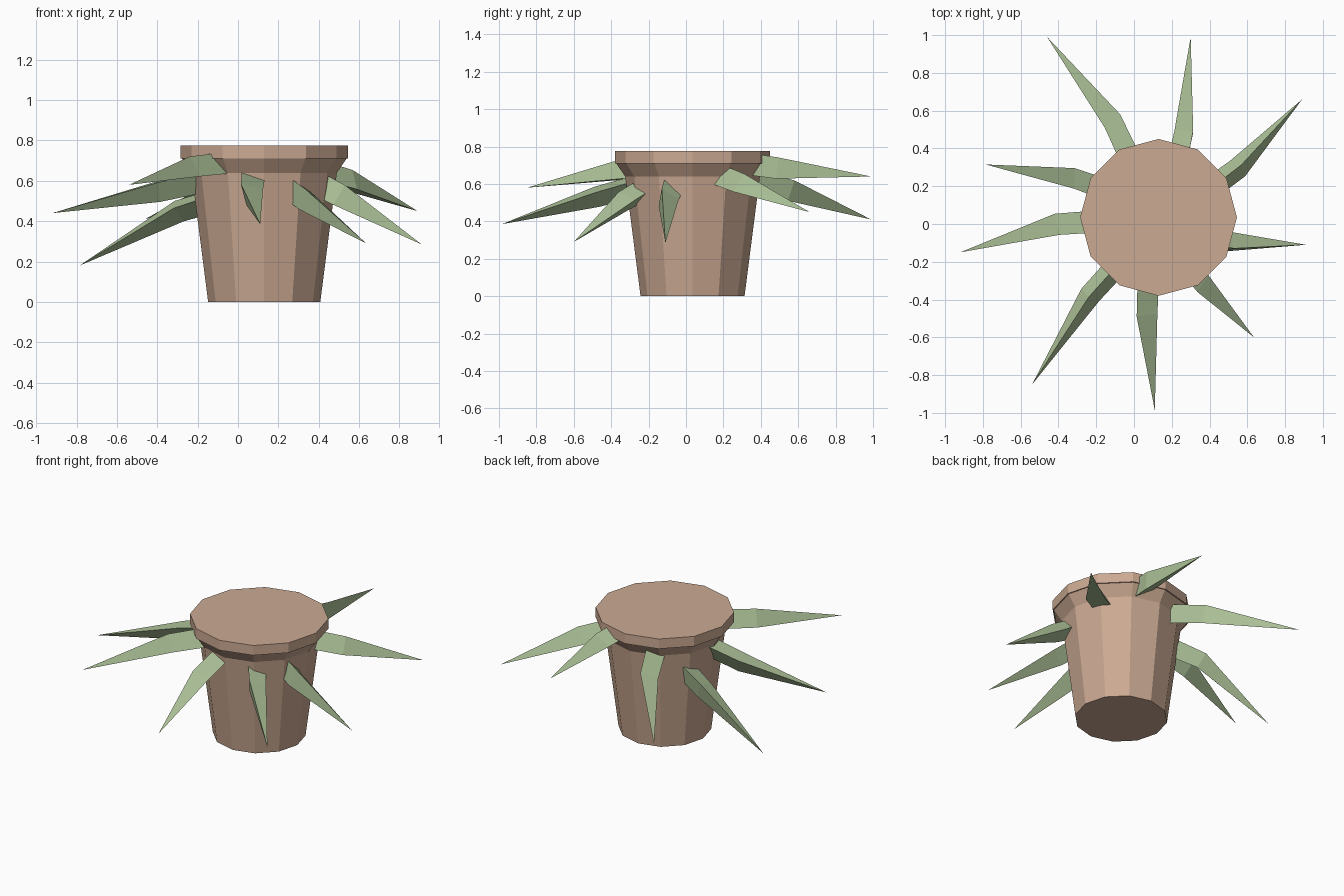
import bpy, bmesh, math
from mathutils import Vector

if "Cube" in bpy.data.objects:
    bpy.data.objects.remove(bpy.data.objects["Cube"])

CX, CY = 0.13, 0.035


def material(name, rgb):
    m = bpy.data.materials.new(name)
    m.diffuse_color = (*rgb, 1)
    m.use_nodes = True
    m.node_tree.nodes["Principled BSDF"].inputs["Base Color"].default_value = m.diffuse_color
    return m


def loft(name, rings, mat, tip=None):
    """Skin equal-sized rings of points, capping the ends (or closing to a tip)."""
    bm = bmesh.new()
    loops = [[bm.verts.new(p) for p in ring] for ring in rings]
    n = len(loops[0])
    for a, b in zip(loops, loops[1:]):
        for i in range(n):
            j = (i + 1) % n
            bm.faces.new((a[i], a[j], b[j], b[i]))
    bm.faces.new(loops[0][::-1])
    last = loops[-1]
    if tip is None:
        bm.faces.new(last)
    else:
        t = bm.verts.new(tip)
        for i in range(n):
            bm.faces.new((last[i], last[(i + 1) % n], t))
    bmesh.ops.recalc_face_normals(bm, faces=bm.faces)
    me = bpy.data.meshes.new(name)
    bm.to_mesh(me)
    bm.free()
    me.materials.append(mat)
    ob = bpy.data.objects.new(name, me)
    bpy.context.collection.objects.link(ob)
    return ob


def circle(r, z, n=12):
    return [(CX + r * math.cos(2 * math.pi * i / n),
             CY + r * math.sin(2 * math.pi * i / n), z) for i in range(n)]


def section(centre, direction, r, twist):
    """Three-sided cross-section, one corner pointing down at zero twist."""
    d = direction.normalized()
    side = d.cross(Vector((0, 0, 1))).normalized()
    up = side.cross(d)
    return [centre + r * (math.sin(a) * side - math.cos(a) * up)
            for a in (twist + k * 2 * math.pi / 3 for k in range(3))]


clay = material("clay", (0.60, 0.40, 0.29))
green = material("leaf_green", (0.41, 0.53, 0.31))

# Pot: tapered wall, flared collar and straight rim
profile = [(0.278, 0), (0.36, 0.64), (0.408, 0.71), (0.415, 0.71), (0.415, 0.775)]
loft("pot", [circle(r, z) for r, z in profile], clay)

# Leaves: base inside the pot, widest bend, tip, twist in degrees
leaves = [
    ((0.00, 0.33, 0.63), (-0.10, 0.545, 0.57), (-0.46, 0.99, 0.41), 20),
    ((0.245, 0.32, 0.71), (0.28, 0.49, 0.685), (0.30, 0.99, 0.64), 150),
    ((0.42, 0.20, 0.63), (0.555, 0.30, 0.59), (0.89, 0.66, 0.45), 180),
    ((0.40, -0.08, 0.58), (0.50, -0.105, 0.525), (0.91, -0.11, 0.285), 40),
    ((0.28, -0.23, 0.56), (0.345, -0.315, 0.51), (0.635, -0.60, 0.29), 25),
    ((0.068, -0.26, 0.60), (0.06, -0.475, 0.54), (0.11, -0.985, 0.385), 15),
    ((-0.09, -0.22, 0.67), (-0.235, -0.38, 0.655), (-0.54, -0.85, 0.58), 180),
    ((-0.17, 0.015, 0.61), (-0.40, 0.0, 0.56), (-0.92, -0.15, 0.44), 0),
    ((-0.15, 0.195, 0.50), (-0.30, 0.25, 0.455), (-0.785, 0.315, 0.18), 20),
]
for i, (base, bend, tip, twist) in enumerate(leaves):
    base, bend, tip = Vector(base), Vector(bend), Vector(tip)
    t = math.radians(twist)
    loft(f"leaf_{i + 1}", [section(base, bend - base, 0.068, t),
                           section(bend, tip - base, 0.066, t)], green, tip)
